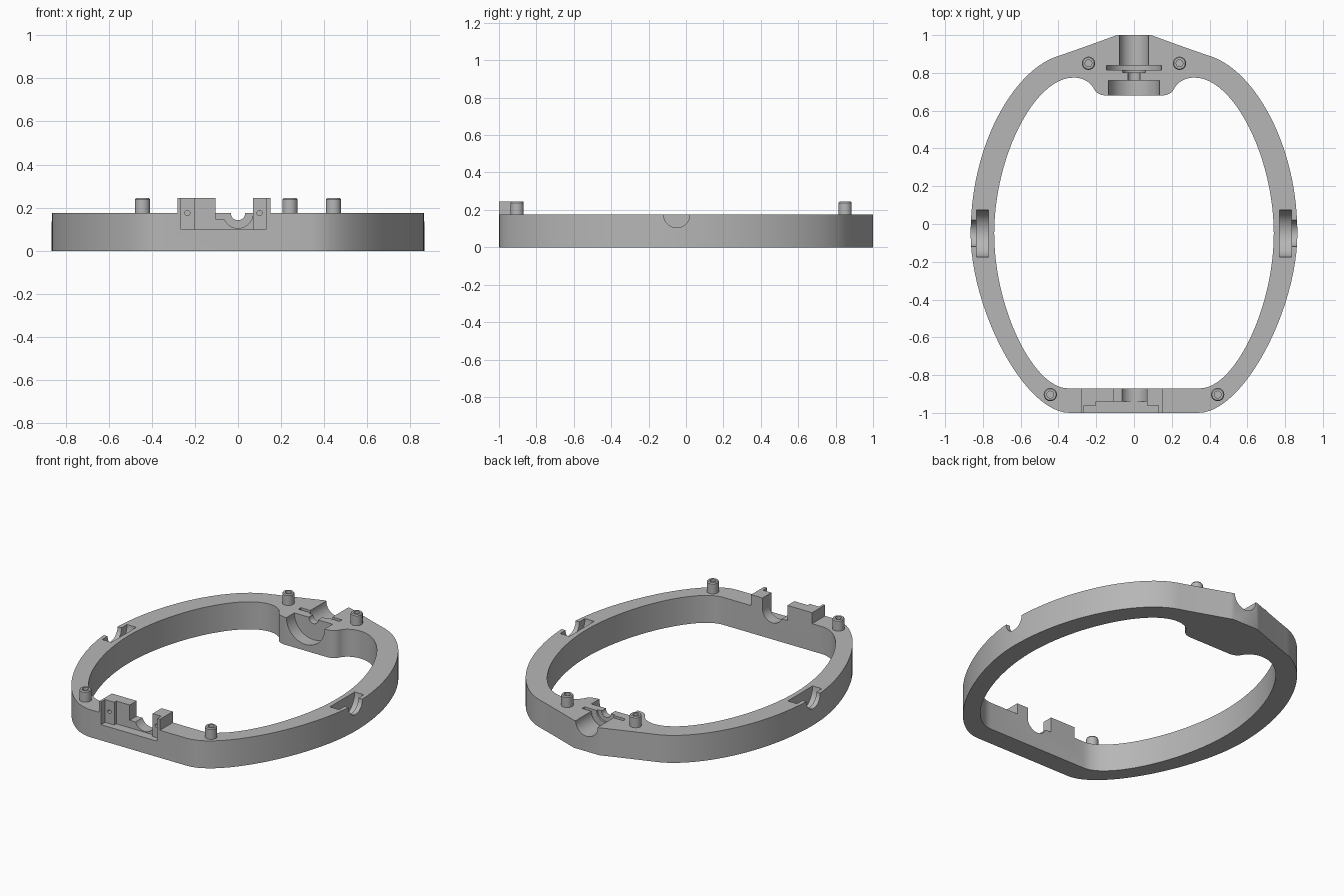
import bpy, bmesh, math
from mathutils import Vector, Matrix, geometry

if "Cube" in bpy.data.objects:
    bpy.data.objects.remove(bpy.data.objects["Cube"])

TOP = 0.175      # ring height
BLOCK = 0.245    # height of block and pegs

grey = bpy.data.materials.new("plain grey")
grey.use_nodes = True
grey.diffuse_color = (0.47, 0.47, 0.47, 1)
grey.node_tree.nodes["Principled BSDF"].inputs["Base Color"].default_value = (0.47, 0.47, 0.47, 1)


def finish(bm, name):
    bmesh.ops.recalc_face_normals(bm, faces=bm.faces)
    mesh = bpy.data.meshes.new(name)
    bm.to_mesh(mesh)
    bm.free()
    mesh.materials.append(grey)
    ob = bpy.data.objects.new(name, mesh)
    bpy.context.collection.objects.link(ob)
    return ob


def outline(start, curves):
    """Half outline from bezier pieces, mirrored across x."""
    pts = [Vector(start)]
    for a, b, c in curves:
        pts += geometry.interpolate_bezier(pts[-1], Vector(a), Vector(b), Vector(c), 25)[1:]
    return pts + [Vector((-p.x, p.y)) for p in reversed(pts)]


def prism(name, pts, z0, z1):
    bm = bmesh.new()
    base = bm.faces.new([bm.verts.new((p.x, p.y, z0)) for p in pts])
    up = bmesh.ops.extrude_face_region(bm, geom=[base])["geom"]
    bmesh.ops.translate(bm, vec=(0, 0, z1 - z0),
                        verts=[v for v in up if isinstance(v, bmesh.types.BMVert)])
    return finish(bm, name)


def box(x0, x1, y0, y1, z0, z1):
    return prism("box", [Vector(p) for p in ((x0, y0), (x1, y0), (x1, y1), (x0, y1))], z0, z1)


def rod(axis, r, lo, hi, side=0.0, z=TOP):
    """Cylinder along x or y; side is its offset on the other axis."""
    bm = bmesh.new()
    mid = (lo + hi) / 2
    if axis == "x":
        place = Matrix.Translation((mid, side, z)) @ Matrix.Rotation(math.pi / 2, 4, "Y")
    else:
        place = Matrix.Translation((side, mid, z)) @ Matrix.Rotation(math.pi / 2, 4, "X")
    bmesh.ops.create_cone(bm, cap_ends=True, segments=48, radius1=r, radius2=r,
                          depth=hi - lo, matrix=place)
    return finish(bm, "rod")


def combine(body, tool, op="DIFFERENCE"):
    mod = body.modifiers.new("combine", "BOOLEAN")
    mod.operation, mod.solver, mod.object = op, "EXACT", tool
    bpy.context.view_layer.update()
    graph = bpy.context.evaluated_depsgraph_get()
    mesh = bpy.data.meshes.new_from_object(body.evaluated_get(graph))
    body.modifiers.clear()
    body.data = mesh
    bpy.data.objects.remove(tool)


def smooth(ob):
    bpy.ops.object.select_all(action="DESELECT")
    ob.select_set(True)
    bpy.context.view_layer.objects.active = ob
    bpy.ops.object.shade_smooth_by_angle(angle=math.radians(30))


# Oval ring with a pointed back and a rounded inner lobe
outer = outline((0.09, 1.0), [
    ((0.2, 0.96), (0.31, 0.92), (0.42, 0.883)),
    ((0.64, 0.8), (0.865, 0.42), (0.865, -0.05)),
    ((0.865, -0.45), (0.58, -1.0), (0.34, -1.0))])
inner = outline((0.14, 0.68), [
    ((0.175, 0.68), (0.2, 0.69), (0.215, 0.72)),
    ((0.23, 0.75), (0.27, 0.775), (0.32, 0.775)),
    ((0.53, 0.775), (0.74, 0.35), (0.74, -0.05)),
    ((0.74, -0.45), (0.53, -0.87), (0.35, -0.87))])
ring = prism("ring_frame", outer, 0, TOP)
combine(ring, prism("opening", inner, -0.1, 0.4))

# Raised front block
combine(ring, box(-0.28, 0.15, -1.0, -0.87, 0.12, BLOCK), "UNION")

cutters = [
    # stepped front recess, open at the top
    box(-0.265, 0.13, -1.1, -0.96, 0.1, 0.4),
    box(-0.2, 0.07, -1.1, -0.94, 0.1, 0.4),
    # gap between the blocks, its ledge and round seat
    box(-0.105, 0.07, -1.1, -0.8, TOP, 0.4),
    box(-0.105, -0.04, -1.1, -0.8, 0.148, 0.4),
    rod("y", 0.07, -1.1, -0.8),
    # screw holes
    rod("y", 0.012, -1.0, -0.9, -0.235),
    rod("y", 0.012, -1.0, -0.9, 0.1),
    # stepped bearing seat at the back
    rod("y", 0.078, 0.835, 1.1),
    rod("y", 0.145, 0.815, 0.84),
    rod("y", 0.06, 0.803, 0.82),
    rod("y", 0.033, 0.7, 0.9),
    rod("y", 0.135, 0.6, 0.76),
]
# Side pivot pockets
for s in (-1, 1):
    cutters.append(rod("x", 0.125, *sorted((s * 0.77, s * 0.835)), -0.05))
    cutters.append(rod("x", 0.07, *sorted((s * 0.8, s * 0.95)), -0.05))
for tool in cutters:
    combine(ring, tool)
smooth(ring)

# Hollow alignment pegs
profile = [(0, 0.16), (0.035, 0.16), (0.035, 0.238), (0.03, BLOCK),
           (0.018, BLOCK), (0.018, 0.2), (0, 0.2)]
for side, s in (("right", -1), ("left", 1)):
    for end, x, y in (("front", 0.443, -0.903), ("back", 0.241, 0.851)):
        bm = bmesh.new()
        vs = [bm.verts.new((r, 0, z)) for r, z in profile]
        edges = [bm.edges.new(pair) for pair in zip(vs, vs[1:])]
        bmesh.ops.spin(bm, geom=vs + edges, axis=(0, 0, 1), cent=(0, 0, 0),
                       angle=math.tau, steps=28)
        bmesh.ops.remove_doubles(bm, verts=bm.verts, dist=0.0005)
        bmesh.ops.translate(bm, verts=bm.verts, vec=(s * x, y, 0))
        smooth(finish(bm, f"{end}_{side}_peg"))
